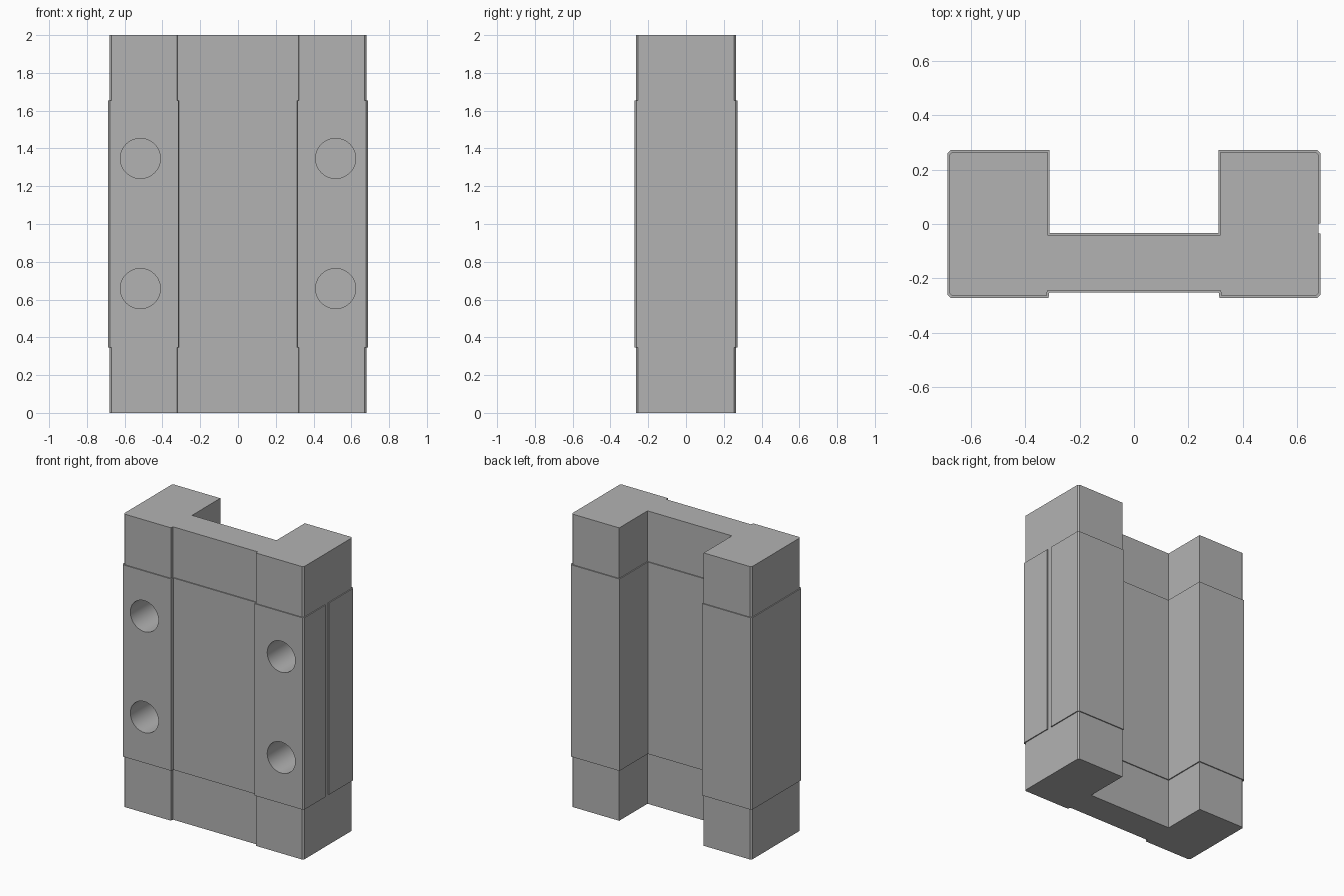
import bpy
import bmesh
import math

cube = bpy.data.objects.get("Cube")
if cube:
    bpy.data.objects.remove(cube, do_unlink=True)

grey = bpy.data.materials.new("plain grey")
grey.use_nodes = True
grey.diffuse_color = (0.45, 0.45, 0.45, 1)
grey.node_tree.nodes["Principled BSDF"].inputs["Base Color"].default_value = (0.45, 0.45, 0.45, 1)

BODY_BOTTOM, BODY_TOP, HEIGHT = 0.345, 1.655, 2.0
GROOVE = (-0.035, 0.002)


def channel_profile(inset, groove=0):
    """Outline of the U-shaped section, shrunk by inset."""
    w, d, c = 0.687 - inset, 0.272 - inset, 0.01
    inner = 0.312 + inset
    floor, recess = -0.033 - inset, -0.252 + inset
    half = [(inner, recess), (inner + 0.003, -d), (w - c, -d), (w, -d + c),
            (w, d - c), (w - c, d), (inner, d), (inner, floor)]
    left = [(-x, y) for x, y in reversed(half)]
    if groove:
        a, b = GROOVE
        half[4:4] = [(w, a), (w - groove, a), (w - groove, b), (w, b)]
    return half + left


def extrude(name, profile, bottom, top):
    bm = bmesh.new()
    face = bm.faces.new([bm.verts.new((x, y, bottom)) for x, y in profile])
    result = bmesh.ops.extrude_face_region(bm, geom=[face])
    verts = [v for v in result["geom"] if isinstance(v, bmesh.types.BMVert)]
    bmesh.ops.translate(bm, verts=verts, vec=(0, 0, top - bottom))
    bmesh.ops.recalc_face_normals(bm, faces=bm.faces)
    mesh = bpy.data.meshes.new(name)
    bm.to_mesh(mesh)
    bm.free()
    mesh.materials.append(grey)
    obj = bpy.data.objects.new(name, mesh)
    bpy.context.collection.objects.link(obj)
    return obj


# Main block and the slightly smaller end caps
body = extrude("carriage_body", channel_profile(0, groove=0.007), BODY_BOTTOM, BODY_TOP)
extrude("bottom_end_cap", channel_profile(0.007), 0, BODY_BOTTOM)
extrude("top_end_cap", channel_profile(0.007), BODY_TOP, HEIGHT)

# Four blind mounting holes in the front
for x in (-0.517, 0.517):
    for z in (0.658, 1.347):
        bpy.ops.mesh.primitive_cylinder_add(vertices=48, radius=0.106, depth=0.6,
                                            location=(x, -0.272, z),
                                            rotation=(math.pi / 2, 0, 0))
        cutter = bpy.context.object
        cutter.name = "hole_cutter"
        cutter.data.materials.append(grey)
        cut = body.modifiers.new("mounting_hole", "BOOLEAN")
        cut.operation = "DIFFERENCE"
        cut.solver = "EXACT"
        cut.object = cutter
        bpy.context.view_layer.objects.active = body
        bpy.ops.object.modifier_apply(modifier=cut.name)
        bpy.data.objects.remove(cutter, do_unlink=True)

# Smooth hole walls, crisp block edges
bpy.ops.object.select_all(action="DESELECT")
body.select_set(True)
bpy.context.view_layer.objects.active = body
bpy.ops.object.shade_smooth_by_angle(angle=math.radians(20))
